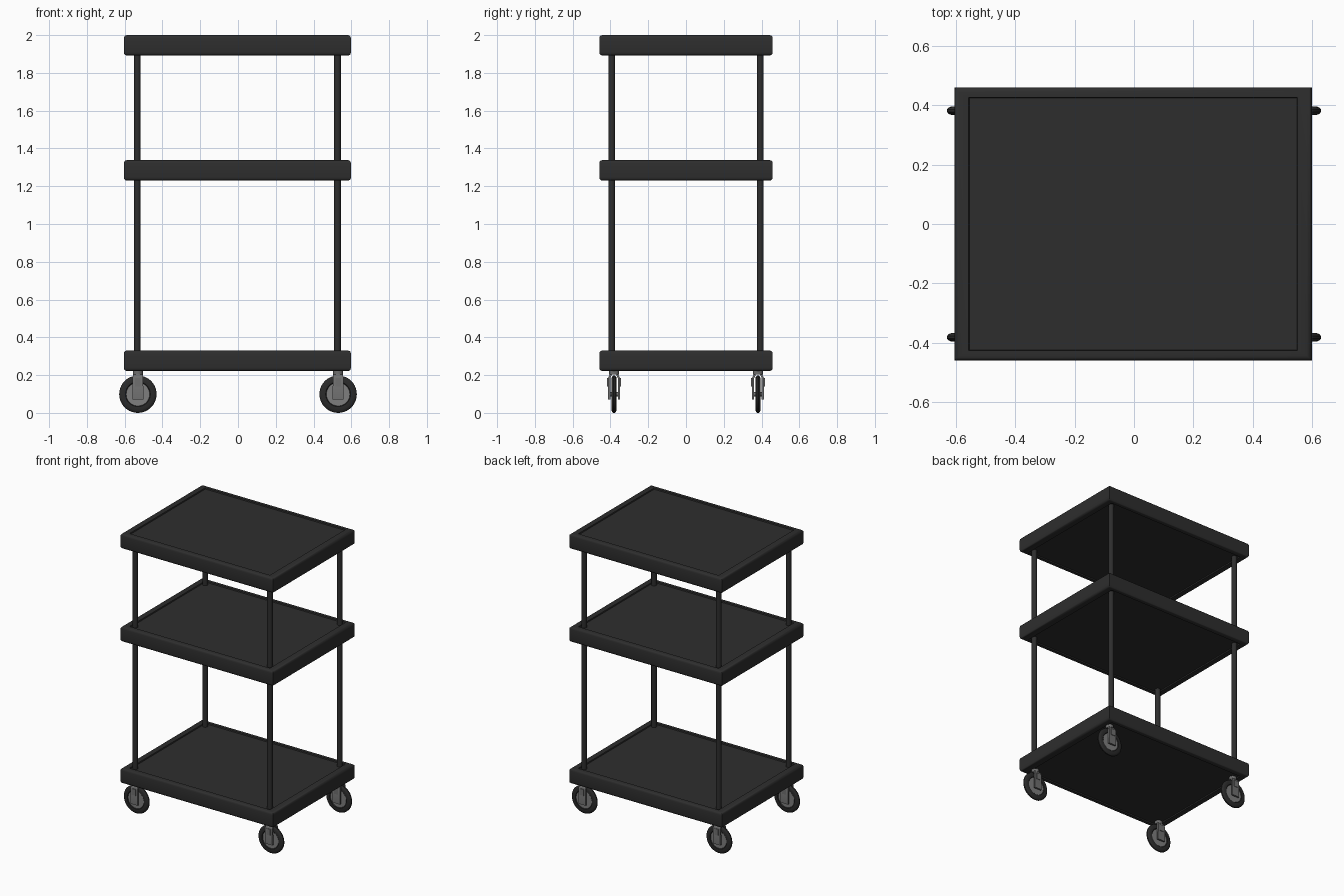
import bpy, bmesh, math
from mathutils import Matrix, Vector

if "Cube" in bpy.data.objects:
    bpy.data.objects.remove(bpy.data.objects["Cube"])


def material(name, v):
    m = bpy.data.materials.new(name)
    m.diffuse_color = (v, v, v, 1)
    m.use_nodes = True
    m.node_tree.nodes["Principled BSDF"].inputs["Base Color"].default_value = m.diffuse_color
    return m


BLACK = material("black plastic", 0.027)
RUBBER = material("tyre rubber", 0.023)
STEEL = material("fork steel", 0.16)
HUB = material("hub grey", 0.21)


def finish(name, bm, mats, smooth=True):
    bmesh.ops.recalc_face_normals(bm, faces=bm.faces)
    me = bpy.data.meshes.new(name)
    bm.to_mesh(me)
    bm.free()
    ob = bpy.data.objects.new(name, me)
    bpy.context.collection.objects.link(ob)
    for m in mats:
        me.materials.append(m)
    if smooth:
        bpy.ops.object.select_all(action='DESELECT')
        ob.select_set(True)
        bpy.context.view_layer.objects.active = ob
        bpy.ops.object.shade_smooth_by_angle(angle=math.radians(35))
    return ob


def loft(bm, rings):
    """Join consecutive closed rings of points and cap both ends."""
    vs = [[bm.verts.new(p) for p in r] for r in rings]
    n = len(vs[0])
    for a, b in zip(vs, vs[1:]):
        for i in range(n):
            bm.faces.new((a[i], a[(i + 1) % n], b[(i + 1) % n], b[i]))
    bm.faces.new(vs[0])
    bm.faces.new(vs[-1])


def cylinder(bm, r, length, centre, axis='Z', seg=24):
    rot = Matrix.Rotation(math.pi / 2, 4, 'X') if axis == 'Y' else Matrix()
    bmesh.ops.create_cone(bm, cap_ends=True, segments=seg, radius1=r, radius2=r,
                          depth=length, matrix=Matrix.Translation(centre) @ rot)


# Shelves: trays with rounded rims and a shallow recess above and below
CX, CY = -0.003, 0.0
HX, HY, H = 0.601, 0.459, 0.108


def shelf(name, z0):
    half = [(0.050, 0.035, 0.008), (0.048, 0.033, 0.0), (0.016, 0.016, 0.0),
            (0.008, 0.008, 0.002), (0.002, 0.002, 0.008), (0, 0, 0.017)]
    prof = half + [(a, b, H - z) for a, b, z in reversed(half)]
    rings = []
    for ix, iy, z in prof:
        x, y = HX - ix, HY - iy
        rings.append([(CX + sx * x, CY + sy * y, z0 + z)
                      for sx, sy in ((-1, -1), (1, -1), (1, 1), (-1, 1))])
    bm = bmesh.new()
    loft(bm, rings)
    finish(name, bm, [BLACK])


for name, z0 in (("bottom_shelf", 0.222), ("middle_shelf", 1.230), ("top_shelf", 1.892)):
    shelf(name, z0)

# Posts and casters at the four corners
WR, WZ = 0.099, 0.099


def wheel(name, x, y):
    # lathe around the Y axis: hub faces, then rounded tyre
    prof = [(0.016, -0.009), (0.062, -0.009), (0.066, -0.013), (0.085, -0.014),
            (0.094, -0.010), (WR, -0.004)]
    prof += [(r, -w) for r, w in reversed(prof)]
    bm = bmesh.new()
    n = 40
    loft(bm, [[(x + r * math.cos(2 * math.pi * i / n), y + w,
                WZ + r * math.sin(2 * math.pi * i / n)) for i in range(n)]
              for r, w in prof])
    for f in bm.faces:
        c = f.calc_center_median() - Vector((x, y, WZ))
        f.material_index = 1 if math.hypot(c.x, c.z) < 0.0625 else 0
    finish(name, bm, [RUBBER, HUB])


def fork(name, x, y):
    bm = bmesh.new()
    cylinder(bm, 0.026, 0.022, (x, y, 0.213))           # swivel stem
    for s in (-1, 1):                                   # bent side plates
        path = [(0.016, 0.204), (0.026, 0.185), (0.026, 0.072)]
        rings = []
        for (d, z), w in zip(path, (0.026, 0.028, 0.029)):
            rings.append([(x - w, y + s * (d - 0.006), z), (x + w, y + s * (d - 0.006), z),
                          (x + w, y + s * (d + 0.006), z), (x - w, y + s * (d + 0.006), z)])
        loft(bm, rings)
        # raised boss on the upper part of the plate
        bmesh.ops.create_cube(bm, size=1, matrix=Matrix.Translation((x, y + s * 0.033, 0.162))
                              @ Matrix.Diagonal((0.03, 0.006, 0.045, 1)))
    cylinder(bm, 0.012, 0.06, (x, y, WZ), 'Y', 16)      # axle
    finish(name, bm, [STEEL])


for fx, sx in (("left", -1), ("right", 1)):
    for fy, sy in (("front", -1), ("back", 1)):
        tag = fy + "_" + fx
        bm = bmesh.new()
        cylinder(bm, 0.018, 1.62, (CX + sx * 0.530, CY + sy * 0.393, 1.10))
        finish(tag + "_post", bm, [BLACK])
        wheel(tag + "_wheel", sx * 0.530, sy * 0.381)
        fork(tag + "_fork", sx * 0.530, sy * 0.381)
